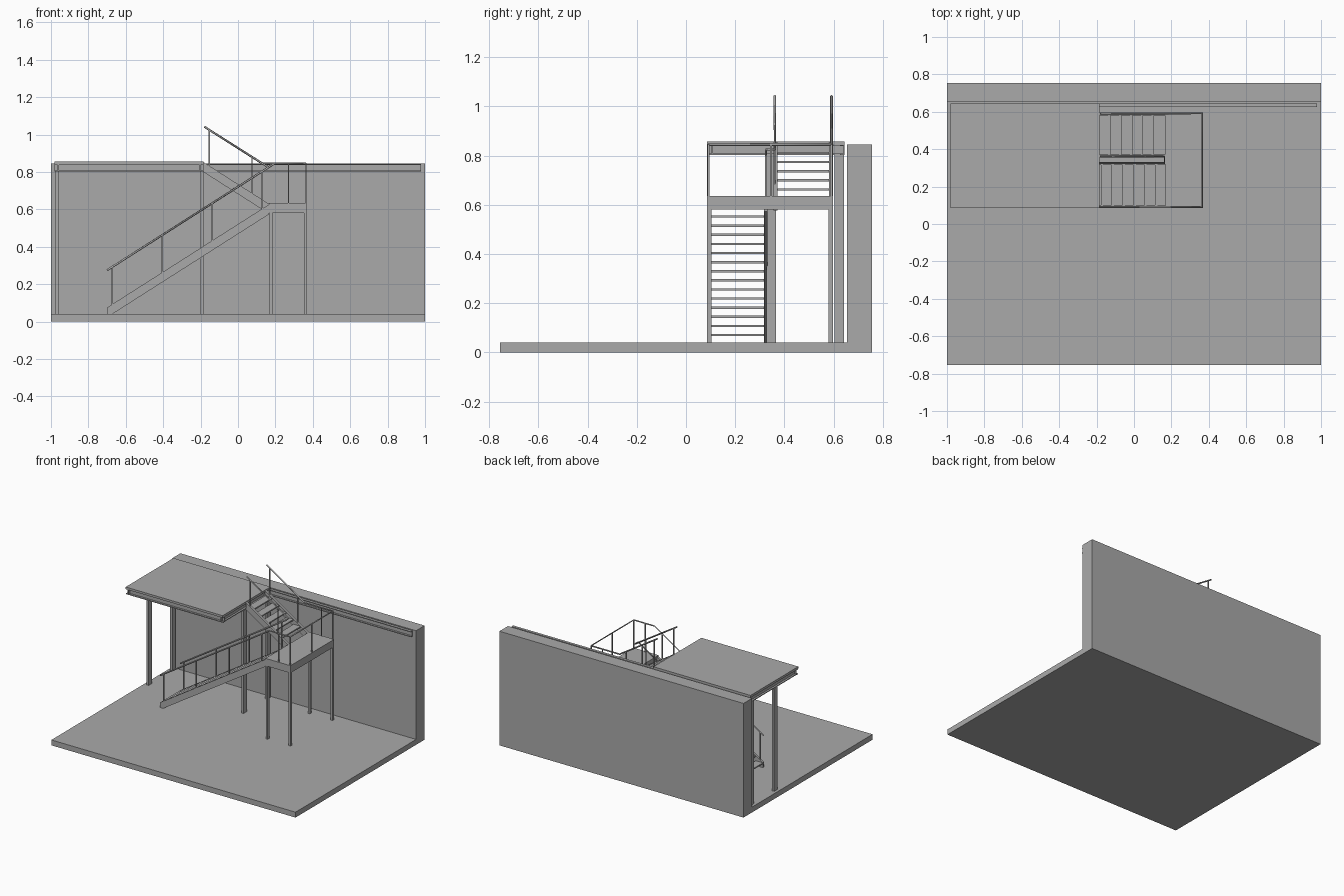
import bpy, bmesh
from mathutils import Vector

if "Cube" in bpy.data.objects:
    bpy.data.objects.remove(bpy.data.objects["Cube"], do_unlink=True)

grey = bpy.data.materials.new("plain_grey")
grey.use_nodes = True
grey.diffuse_color = (0.4, 0.4, 0.4, 1)
grey.node_tree.nodes["Principled BSDF"].inputs["Base Color"].default_value = (0.4, 0.4, 0.4, 1)


def finish(name, bm):
    bmesh.ops.recalc_face_normals(bm, faces=bm.faces)
    mesh = bpy.data.meshes.new(name)
    bm.to_mesh(mesh)
    bm.free()
    mesh.materials.append(grey)
    obj = bpy.data.objects.new(name, mesh)
    bpy.context.collection.objects.link(obj)
    return obj


def prism(name, outline, offset):
    """Extrude a planar outline of 3D points by an offset vector."""
    bm = bmesh.new()
    face = bm.faces.new([bm.verts.new(p) for p in outline])
    new = bmesh.ops.extrude_face_region(bm, geom=[face])["geom"]
    verts = [v for v in new if isinstance(v, bmesh.types.BMVert)]
    bmesh.ops.translate(bm, verts=verts, vec=Vector(offset))
    return finish(name, bm)


def box(name, x, y, z):
    return prism(name, [(x[0], y[0], z[0]), (x[1], y[0], z[0]),
                        (x[1], y[1], z[0]), (x[0], y[1], z[0])], (0, 0, z[1] - z[0]))


def post(name, x, y, z0, z1, wx, wy):
    return box(name, (x - wx / 2, x + wx / 2), (y - wy / 2, y + wy / 2), (z0, z1))


def rail(name, points):
    """Handrail swept along a path with a square section."""
    curve = bpy.data.curves.new(name, "CURVE")
    curve.dimensions = "3D"
    curve.bevel_depth = 0.0055
    curve.bevel_resolution = 0
    curve.use_fill_caps = True
    spline = curve.splines.new("POLY")
    spline.points.add(len(points) - 1)
    for p, co in zip(spline.points, points):
        p.co = (*co, 1)
    curve.materials.append(grey)
    obj = bpy.data.objects.new(name, curve)
    bpy.context.collection.objects.link(obj)


def channel(name, start, along, out):
    """C-section beam: web inside, two flanges opening towards out."""
    s, o = Vector(start), Vector(out)
    depth, web, flange, h = 0.02, 0.006, 0.006, 0.042
    shape = [(0, 0), (depth, 0), (depth, flange), (web, flange),
             (web, h - flange), (depth, h - flange), (depth, h), (0, h)]
    prism(name, [s + o * a + Vector((0, 0, b)) for a, b in shape], along)


# Base slab and back wall
box("floor", (-1, 1), (-0.755, 0.755), (0, 0.04))
box("back_wall", (-1, 1), (0.655, 0.755), (0.04, 0.845))

# Upper deck with its frame of channel beams
L, R, F, B = -0.98, -0.185, 0.085, 0.645
DECK, BEAM = 0.857, 0.802
box("upper_deck", (L, R), (F, B), (0.844, DECK))
channel("deck_beam_front", (L, F + 0.025, BEAM), (R - L, 0, 0), (0, -1, 0))
channel("deck_beam_left", (R - 0.022, F + 0.005, BEAM), (0, B - F - 0.005, 0), (1, 0, 0))
channel("deck_beam_right", (L + 0.022, F + 0.005, BEAM), (0, B - F - 0.005, 0), (-1, 0, 0))
channel("wall_beam", (L, B, BEAM), (0.978 - L, 0, 0), (0, -1, 0))
for x in (-0.97, -0.193):
    for y in (0.347, 0.623):
        post("deck_post", x, y, 0.04, BEAM, 0.018, 0.038)

# Landing
LX0, LX1, LY0, LY1, LZ = 0.165, 0.37, 0.085, 0.597, 0.635
box("landing", (LX0, LX1), (LY0, LY1), (0.58, LZ))
for x in (LX0 + 0.011, LX1 - 0.008):
    for y in (LY0 + 0.009, LY1 - 0.009):
        post("landing_post", x, y, 0.04, 0.58, 0.016, 0.018)

# Stair flights
SLOPE, RISE, DEPTH, T = 0.637, 0.037, 0.053, 0.016
RUN = RISE / SLOPE


def flight(name, y0, y1, x_low, x_high, z_low, count):
    d = 1 if x_high > x_low else -1
    top = z_low + 0.0355
    z_high = top + SLOPE * abs(x_high - x_low)
    if z_low < 0.1:
        # Foot cut level with the floor
        foot = [(x_low, z_low), (x_low + d * (DEPTH - 0.0355) / SLOPE, z_low)]
    else:
        foot = [(x_low, top - DEPTH)]
    side = [(x_low, top)] + foot + [(x_high, z_high - DEPTH), (x_high, z_high)]
    for y in (y0, y1 - T):
        prism(name + "_stringer", [(x, y, z) for x, z in side], (0, T, 0))
    for i in range(count):
        z = top + RISE * i
        if z_low > 0.1:
            z += RISE
        nose = x_low + d * (z - top) / SLOPE
        box(name + "_tread", sorted((nose, nose + d * RUN)),
            (y0 + T, y1 - T), (z - 0.009, z))


flight("lower_flight", 0.085, 0.332, -0.70, LX0, 0.04, 15)
flight("upper_flight", 0.355, LY1, LX0, R, LZ - 0.0405, 5)

# Handrails
RZ, YF, YI, YU, YB, XR = 0.845, 0.091, 0.325, 0.361, 0.591, 0.364
rail("outer_handrail", [(-0.70, YF, 0.275), (0.195, YF, RZ), (XR, YF, RZ),
                        (XR, YB, RZ), (0.13, YB, RZ), (-0.18, YB, 1.042)])
rail("inner_handrail", [(-0.70, YI, 0.275), (0.163, YI, 0.825),
                        (0.163, YU, 0.825), (-0.18, YU, 1.042)])

# Railing posts
W = 0.007
for y in (YF, YI):
    for x in (-0.673, -0.405, -0.137, 0.13):
        z = 0.275 + SLOPE * (x + 0.70)
        post("lower_baluster", x, y, z - 0.205, z, W, W)
for y in (YU, YB):
    for x in (-0.153, 0.075):
        z = RZ + SLOPE * (0.13 - x)
        post("upper_baluster", x, y, z - 0.2, z, W, W)
for x, y in ((0.27, YF), (XR, YF), (XR, 0.345), (XR, YB), (0.27, YB)):
    post("landing_baluster", x, y, LZ, RZ, W, W)
